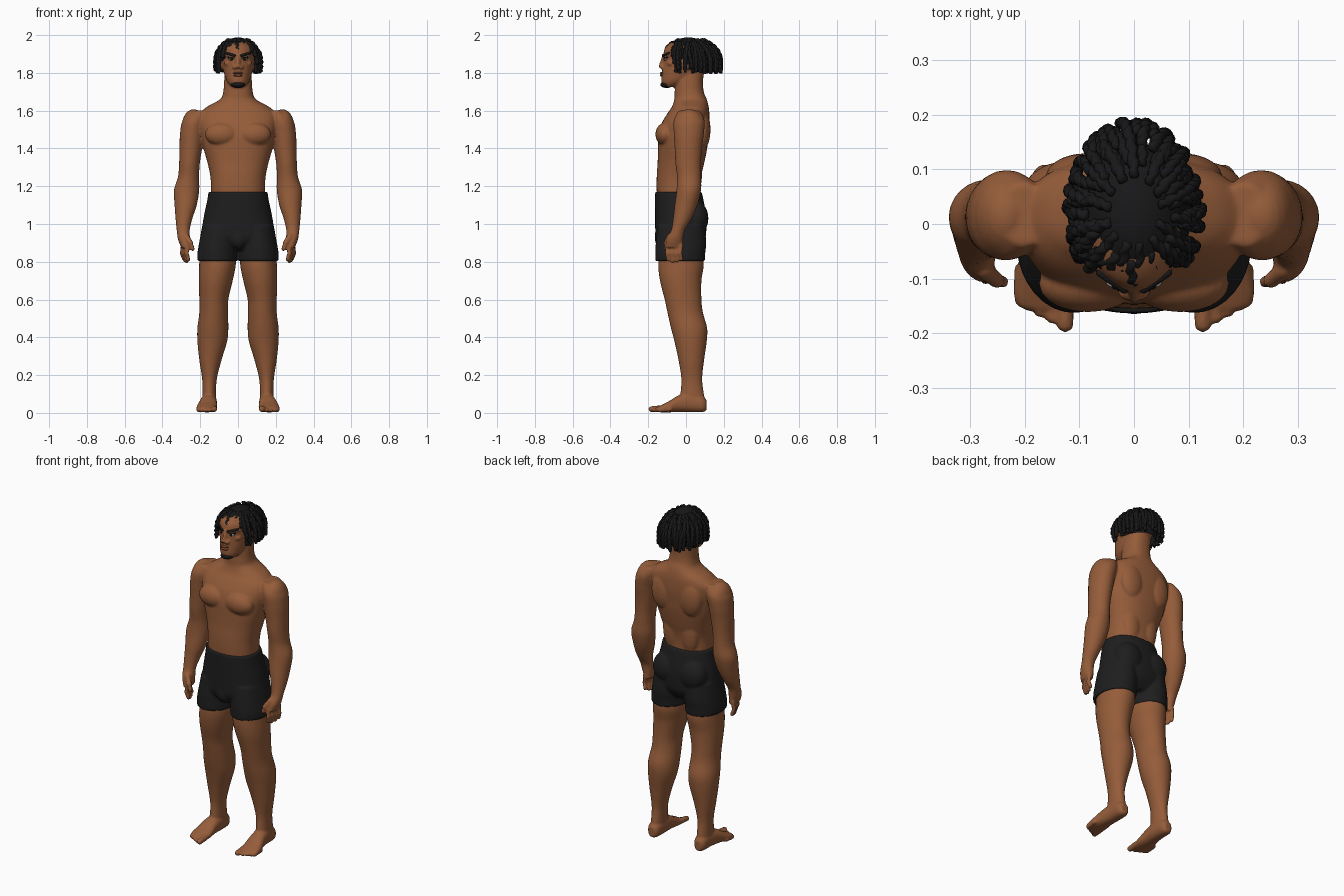
import bpy, bmesh, math, random
from mathutils import Vector, Matrix

random.seed(4)
if "Cube" in bpy.data.objects:
    bpy.data.objects.remove(bpy.data.objects["Cube"], do_unlink=True)


def material(name, color):
    mat = bpy.data.materials.new(name)
    mat.use_nodes = True
    mat.diffuse_color = (*color, 1)
    mat.node_tree.nodes["Principled BSDF"].inputs["Base Color"].default_value = (*color, 1)
    return mat


skin = material("brown skin", (.3, .108, .042))
lip_color = material("dark lip", (.19, .065, .035))
cloth = material("black cloth", (.013, .013, .014))
hair_color = material("black hair", (.009, .009, .01))
eye_white = material("eye white", (.5, .46, .42))


def finish(bm, name, mat, voxel=None, rounds=4):
    """Turn a bmesh into an object; with a voxel size, fuse its shells into one smooth surface."""
    bmesh.ops.recalc_face_normals(bm, faces=bm.faces)
    for face in bm.faces:
        face.smooth = True
    mesh = bpy.data.meshes.new(name)
    bm.to_mesh(mesh)
    bm.free()
    mesh.materials.append(mat)
    obj = bpy.data.objects.new(name, mesh)
    bpy.context.collection.objects.link(obj)
    if voxel:
        fuse = obj.modifiers.new("fuse", 'REMESH')
        fuse.mode = 'VOXEL'
        fuse.voxel_size = voxel
        fuse.use_smooth_shade = True
        relax = obj.modifiers.new("relax", 'SMOOTH')
        relax.factor = .5
        relax.iterations = rounds
    return obj


def skin_rings(bm, rings):
    """Bridge a list of point rings and close both ends."""
    loops = [[bm.verts.new(p) for p in ring] for ring in rings]
    count = len(loops[0])
    for low, high in zip(loops, loops[1:]):
        for i in range(count):
            j = (i + 1) % count
            bm.faces.new((low[i], low[j], high[j], high[i]))
    bm.faces.new(loops[0][::-1])
    bm.faces.new(loops[-1])


def spline(keys, steps=5):
    """Catmull-Rom resampling of key sections."""
    padded = [keys[0], *keys, keys[-1]]
    for a, b, c, d in zip(padded, padded[1:], padded[2:], padded[3:]):
        for k in range(steps):
            t = k / steps
            yield [q + .5 * t * (r - p + t * (2 * p - 5 * q + 4 * r - s + t * (3 * (q - r) + s - p)))
                   for p, q, r, s in zip(a, b, c, d)]
    yield keys[-1]


def loft(bm, keys, along_y=False, power=2.0, sides=32):
    """Sections are (position, centre x, half width, near depth, far depth)."""
    def bend(v):
        return math.copysign(abs(v) ** (2 / power), v)
    rings = []
    for pos, cx, half, near, far in spline(keys):
        ring = []
        for i in range(sides):
            a = math.tau * i / sides
            x = cx + half * bend(math.cos(a))
            d = (near + far) / 2 + (far - near) / 2 * bend(math.sin(a))
            ring.append((x, pos, d) if along_y else (x, d, pos))
        rings.append(ring)
    skin_rings(bm, rings)


def ball(bm, centre, radii):
    bmesh.ops.create_uvsphere(bm, u_segments=20, v_segments=12, radius=1,
                              matrix=Matrix.Translation(centre) @ Matrix.Diagonal((*radii, 1)))


def capsule(bm, start, end, radius):
    start, span = Vector(start), Vector(end) - Vector(start)
    verts = bmesh.ops.create_uvsphere(bm, u_segments=12, v_segments=8, radius=radius)["verts"]
    turn = Vector((0, 0, 1)).rotation_difference(span)
    for v in verts:
        if v.co.z > radius * .1:
            v.co.z += span.length
        v.co = turn @ v.co + start


def mirror(bm):
    copy = bmesh.ops.duplicate(bm, geom=bm.verts[:] + bm.edges[:] + bm.faces[:])["geom"]
    for v in copy:
        if isinstance(v, bmesh.types.BMVert):
            v.co.x *= -1
    bmesh.ops.reverse_faces(bm, faces=[f for f in copy if isinstance(f, bmesh.types.BMFace)])


# Body, left half: arm, hand, leg, foot
bm = bmesh.new()
loft(bm, [(1.6, .2, .045, -.04, .075), (1.55, .228, .065, -.065, .098), (1.48, .243, .064, -.065, .095),
          (1.4, .25, .06, -.06, .085), (1.32, .257, .055, -.056, .08), (1.25, .262, .056, -.048, .08),
          (1.18, .272, .067, -.05, .08), (1.1, .277, .059, -.06, .06), (1.03, .286, .045, -.068, .03),
          (.97, .29, .035, -.078, -.005), (.92, .286, .032, -.1, -.015), (.875, .279, .022, -.108, -.018)],
     sides=24)
ball(bm, (.235, .016, 1.52), (.062, .082, .088))
for i in range(4):
    y, x = -.096 + .023 * i, .267 + .008 * i
    tip = .8 + .009 * abs(i - 1.3)
    capsule(bm, (x, y, .89), (x + .005, y - .004, .845), .0125)
    capsule(bm, (x + .005, y - .004, .845), (x - .004, y + .002, tip), .0115)
capsule(bm, (.275, -.085, .935), (.252, -.103, .9), .016)
capsule(bm, (.252, -.103, .9), (.24, -.106, .868), .012)
loft(bm, [(.98, .095, .08, -.12, .07), (.85, .106, .094, -.14, .088), (.78, .109, .097, -.147, .094),
          (.7, .118, .09, -.138, .082), (.6, .128, .077, -.113, .082), (.53, .129, .076, -.098, .09),
          (.45, .133, .082, -.08, .112), (.38, .136, .079, -.062, .11), (.28, .146, .059, -.04, .096),
          (.18, .151, .039, -.025, .086), (.1, .152, .036, -.03, .095), (.03, .153, .036, -.035, .105)])
loft(bm, [(.108, .153, .02, .012, .07), (.085, .153, .036, .004, .09), (.02, .153, .041, .004, .105),
          (-.04, .158, .046, .004, .092), (-.09, .163, .054, .003, .062), (-.13, .166, .055, .003, .042),
          (-.155, .166, .044, .004, .03)], along_y=True, power=2.3)
for i, x in enumerate((.126, .151, .172, .191, .209)):
    r = .012 if i else .017
    tip = -.182 + .011 * i
    capsule(bm, (x, tip + .055, r + .008), (x, tip, r + .003), r)

# Chest, shoulder blade and face masses, left half
ball(bm, (.085, -.11, 1.475), (.09, .052, .062))
ball(bm, (.088, .085, 1.5), (.075, .045, .11))
ball(bm, (.055, .045, 1.27), (.06, .04, .13))
ball(bm, (.017, -.126, 1.83), (.013, .013, .011))
ball(bm, (.05, -.078, 1.85), (.024, .022, .016))
ball(bm, (.091, .005, 1.85), (.011, .024, .034))
capsule(bm, (.015, -.112, 1.893), (.06, -.083, 1.897), .012)
mirror(bm)

# Torso, neck, head and nose on the centre line
loft(bm, [(.92, 0, .12, -.12, .06), (1.1, 0, .142, -.148, .075), (1.17, 0, .143, -.155, .074),
          (1.25, 0, .146, -.155, .08), (1.33, 0, .163, -.15, .098), (1.4, 0, .183, -.148, .112),
          (1.47, 0, .198, -.145, .12), (1.53, 0, .208, -.13, .125), (1.58, 0, .205, -.102, .124),
          (1.62, 0, .165, -.075, .12), (1.66, 0, .095, -.062, .11), (1.7, 0, .078, -.06, .094),
          (1.76, 0, .073, -.055, .09), (1.82, 0, .068, -.04, .1)], power=2.3, sides=48)
loft(bm, [(1.725, 0, .03, -.118, -.05), (1.75, 0, .056, -.13, .01), (1.79, 0, .072, -.129, .07),
          (1.84, 0, .084, -.123, .12), (1.89, 0, .089, -.12, .13), (1.93, 0, .086, -.112, .12),
          (1.96, 0, .062, -.078, .085), (1.975, 0, .03, -.04, .045)])
capsule(bm, (0, -.116, 1.885), (0, -.134, 1.836), .012)
finish(bm, "body", skin, .006)

# Shorts
bm = bmesh.new()
loft(bm, [(.99, .098, .092, -.15, .1), (.9, .106, .1, -.16, .107), (.845, .11, .105, -.163, .102),
          (.805, .11, .106, -.163, .101)])
ball(bm, (.085, .055, 1.03), (.085, .064, .09))
mirror(bm)
loft(bm, [(1.17, 0, .156, -.163, .083), (1.12, 0, .164, -.164, .094), (1.05, 0, .179, -.163, .106),
          (.98, 0, .19, -.163, .108), (.92, 0, .192, -.158, .1), (.865, 0, .15, -.12, .06)],
     power=2.2, sides=48)
ball(bm, (0, -.13, .93), (.05, .036, .06))
finish(bm, "shorts", cloth, .007, 3)

# Face details
bm = bmesh.new()
ball(bm, (0, -.128, 1.8), (.027, .01, .006))
ball(bm, (0, -.128, 1.787), (.024, .011, .007))
finish(bm, "lips", lip_color)

bm = bmesh.new()
ball(bm, (.035, -.106, 1.872), (.016, .011, .006))
mirror(bm)
finish(bm, "eyes", eye_white)

bm = bmesh.new()
ball(bm, (.034, -.113, 1.872), (.008, .007, .0065))
capsule(bm, (.02, -.114, 1.88), (.05, -.1, 1.881), .005)
capsule(bm, (.018, -.12, 1.892), (.062, -.09, 1.904), .0075)
mirror(bm)
finish(bm, "pupils_and_brows", hair_color)

bm = bmesh.new()
ball(bm, (0, -.103, 1.738), (.037, .033, .018))
finish(bm, "goatee", hair_color)

# Hair cap, cut back to the hairline
bm = bmesh.new()
bmesh.ops.create_uvsphere(bm, u_segments=40, v_segments=28, radius=1,
                          matrix=Matrix.Translation((0, .012, 1.86)) @ Matrix.Diagonal((.104, .138, .128, 1)))
bare = [v for v in bm.verts if v.co.z < 1.8 + max(0, .02 - v.co.y) * 1.2]
bmesh.ops.delete(bm, geom=bare, context='VERTS')
finish(bm, "hair_cap", hair_color)


def lock(bm, start, azimuth, spread, end_z, sway, thick, sides=10):
    """A two-strand twist that follows the scalp and then hangs."""
    path, phi, drop = [], start, 0
    while True:
        a = azimuth + sway * (phi - start + drop * 4)
        reach = spread * math.sin(phi)
        depth = .138 if math.cos(a) > 0 else .158
        p = Vector((.115 * reach * math.sin(a), .02 - depth * reach * math.cos(a),
                    1.86 + .127 * math.cos(phi) - drop))
        if p.z < end_z:
            break
        path.append(p)
        if phi < math.pi / 2:
            phi += .05
        else:
            drop += .006
    if len(path) < 6:
        return
    across = Vector((math.cos(azimuth), math.sin(azimuth), 0))
    rings = []
    for k, p in enumerate(path):
        along = (path[min(k + 1, len(path) - 1)] - path[max(k - 1, 0)]).normalized()
        up = along.cross(across).normalized()
        size = thick * (.6 if k in (0, len(path) - 1) else 1)
        ring = []
        for i in range(sides):
            t = math.tau * i / sides
            r = size * (.84 + .2 * math.cos(2 * t - k * math.pi / 2))
            ring.append(p + r * (across * math.cos(t) + up * math.sin(t)))
        rings.append(ring)
    skin_rings(bm, rings)


# Twisted locks in rows from crown to hairline
bm = bmesh.new()
for start, count in ((.4, 13), (.62, 20), (.85, 26), (1.1, 30)):
    for i in range(count):
        azimuth = math.tau * (i + random.uniform(.25, .75)) / count
        front = min(1, max(0, (math.cos(azimuth) - .5) / .35))
        end_z = 1.79 + .125 * front + random.uniform(0, .03)
        lock(bm, start, azimuth, random.uniform(.95, 1.07), end_z,
             random.uniform(-.2, .2), random.uniform(.0105, .0125))
finish(bm, "hair_locks", hair_color)
